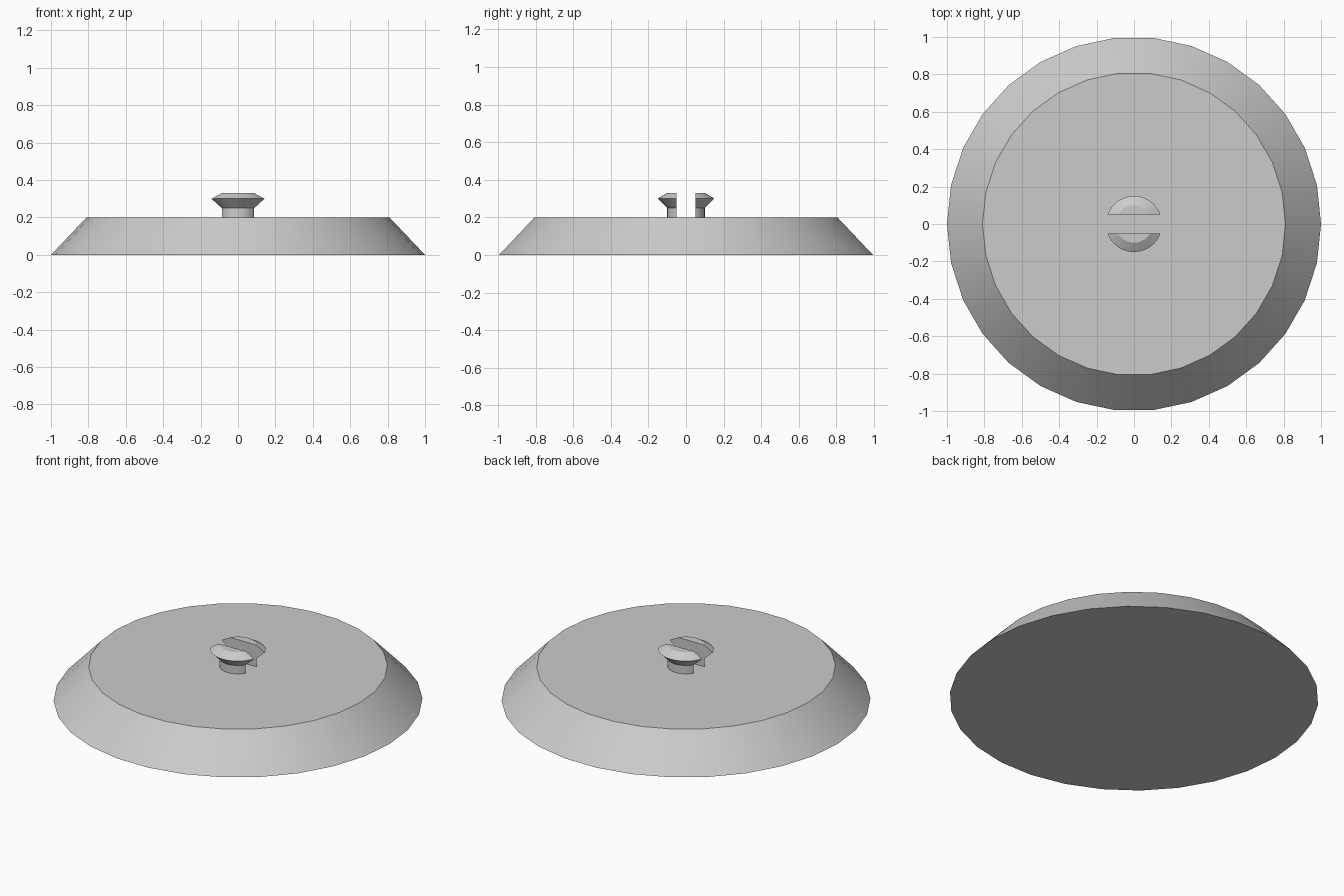
import bpy
import bmesh
from math import radians, sin, cos, tau

cube = bpy.data.objects.get("Cube")
if cube:
    bpy.data.objects.remove(cube, do_unlink=True)

grey = bpy.data.materials.new("light grey")
grey.use_nodes = True
grey.diffuse_color = (0.6, 0.6, 0.6, 1)
grey.node_tree.nodes["Principled BSDF"].inputs["Base Color"].default_value = (0.6, 0.6, 0.6, 1)


def lathe(profile, sides):
    """Closed solid of revolution from (radius, height) points, bottom to top."""
    bm = bmesh.new()
    rings = [[bm.verts.new((r * cos(tau * i / sides), r * sin(tau * i / sides), z))
              for i in range(sides)] for r, z in profile]
    for low, high in zip(rings, rings[1:]):
        for i in range(sides):
            j = (i + 1) % sides
            bm.faces.new((low[i], low[j], high[j], high[i]))
    bm.faces.new(rings[0][::-1])
    bm.faces.new(rings[-1])
    return bm


def add_object(name, bm):
    bmesh.ops.recalc_face_normals(bm, faces=bm.faces)
    mesh = bpy.data.meshes.new(name)
    bm.to_mesh(mesh)
    bm.free()
    mesh.materials.append(grey)
    mesh.shade_smooth()
    mesh.set_sharp_from_angle(angle=radians(30))
    obj = bpy.data.objects.new(name, mesh)
    bpy.context.collection.objects.link(obj)
    return obj


# Wide base with sloped rim
add_object("base_disc", lathe([(1.0, 0), (0.81, 0.2)], 30))

# Flared knob, split by a slot: keep the back half and mirror it to the front
knob = lathe([(0.1, 0.2), (0.1, 0.25), (0.15, 0.3), (0.1, 0.33)], 32)
cut = bmesh.ops.bisect_plane(knob, geom=knob.verts[:] + knob.edges[:] + knob.faces[:],
                             plane_co=(0, 0.05, 0), plane_no=(0, 1, 0), clear_inner=True)
rim = [e for e in cut["geom_cut"] if isinstance(e, bmesh.types.BMEdge)]
bmesh.ops.holes_fill(knob, edges=rim, sides=0)
knob_obj = add_object("split_knob", knob)
mirror = knob_obj.modifiers.new("front_half", 'MIRROR')
mirror.use_axis = (False, True, False)
mirror.use_mirror_merge = False
